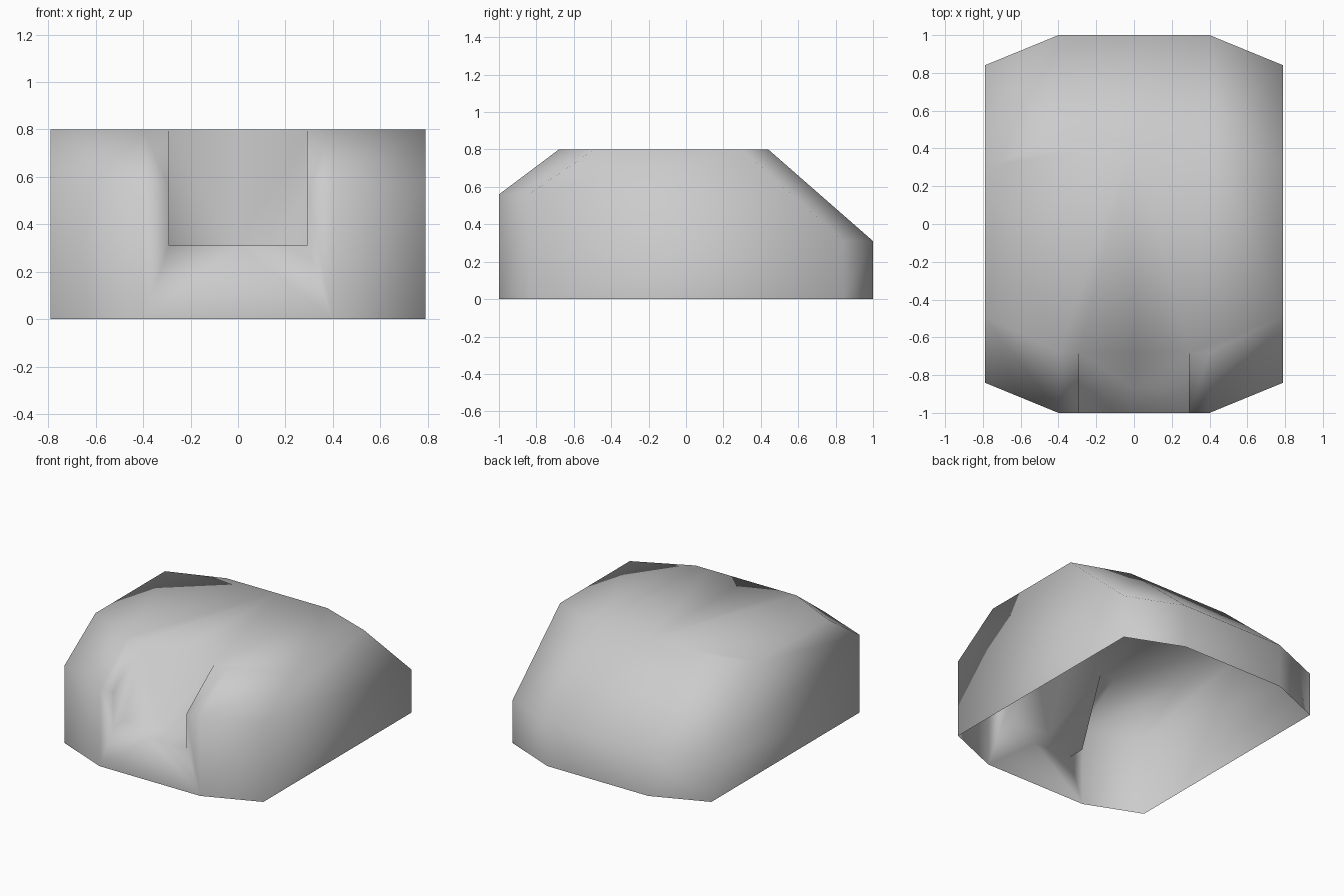
import bpy
import bmesh

cube = bpy.data.objects.get("Cube")
if cube:
    bpy.data.objects.remove(cube, do_unlink=True)

# Single grey paint
grey = bpy.data.materials.new("plain_grey")
grey.use_nodes = True
colour = (0.6, 0.6, 0.6, 1)
grey.diffuse_color = colour
grey.node_tree.nodes["Principled BSDF"].inputs["Base Color"].default_value = colour

WALL_X, NOTCH_X, CORNER_X = 0.79, 0.29, 0.4
FRONT_Z, BACK_Z, ROOF_Z = 0.56, 0.31, 0.8

bm = bmesh.new()


def ring(plan, heights):
    return [bm.verts.new((x, y, z)) for (x, y), z in zip(plan, heights)]


def notch_line(x):
    """Notch section at x: floor front, floor back, roof edge."""
    return [bm.verts.new((x, y, z))
            for y, z in ((-1, BACK_Z), (-0.87, BACK_Z), (-0.68, ROOF_Z))]


def bridge(a, b):
    for i in range(len(a) - 1):
        bm.faces.new((a[i], a[i + 1], b[i + 1], b[i]))


# Half rings of the clipped-corner body, running from front to back
outline = [(CORNER_X, -1), (WALL_X, -0.84), (WALL_X, 0.84), (CORNER_X, 1), (0, 1)]
roof_plan = [(CORNER_X, -0.68), (WALL_X, -0.49), (WALL_X, 0.3), (CORNER_X, 0.44), (0, 0.44)]
base = ring(outline, [0] * 5)
shoulder = ring(outline, [FRONT_Z] * 2 + [BACK_Z] * 3)
roof = ring(roof_plan, [ROOF_Z] * 5)

# Upright walls and the sloping band above them
bridge(base, shoulder)
bridge(shoulder, roof)

# Front notch: floor and leaning back, then its side cheek
middle = notch_line(0)
edge = notch_line(NOTCH_X)
bridge(middle, edge)
lip = bm.verts.new((NOTCH_X, -1, FRONT_Z))
bm.faces.new((edge[0], edge[1], edge[2], lip))

# Front slope beside the notch, front wall around it, and flat roof
bm.faces.new((lip, shoulder[0], roof[0], edge[2]))
front_foot = bm.verts.new((0, -1, 0))
bm.faces.new((front_foot, base[0], shoulder[0], lip, edge[0], middle[0]))
bm.faces.new([middle[2], edge[2]] + roof)

bmesh.ops.recalc_face_normals(bm, faces=bm.faces)
# Roof must face upward, so the whole skin faces outward
bm.normal_update()
top = max(bm.faces, key=lambda f: f.calc_center_median().z)
if top.normal.z < 0:
    bmesh.ops.reverse_faces(bm, faces=bm.faces)
for face in bm.faces:
    face.smooth = True

mesh = bpy.data.meshes.new("shell")
bm.to_mesh(mesh)
bm.free()
mesh.materials.append(grey)
shell = bpy.data.objects.new("shell", mesh)
bpy.context.collection.objects.link(shell)

# Mirror the half across the centre line
mirror = shell.modifiers.new("mirror", 'MIRROR')
mirror.use_axis[0] = True
mirror.use_clip = True
mirror.merge_threshold = 0.001
